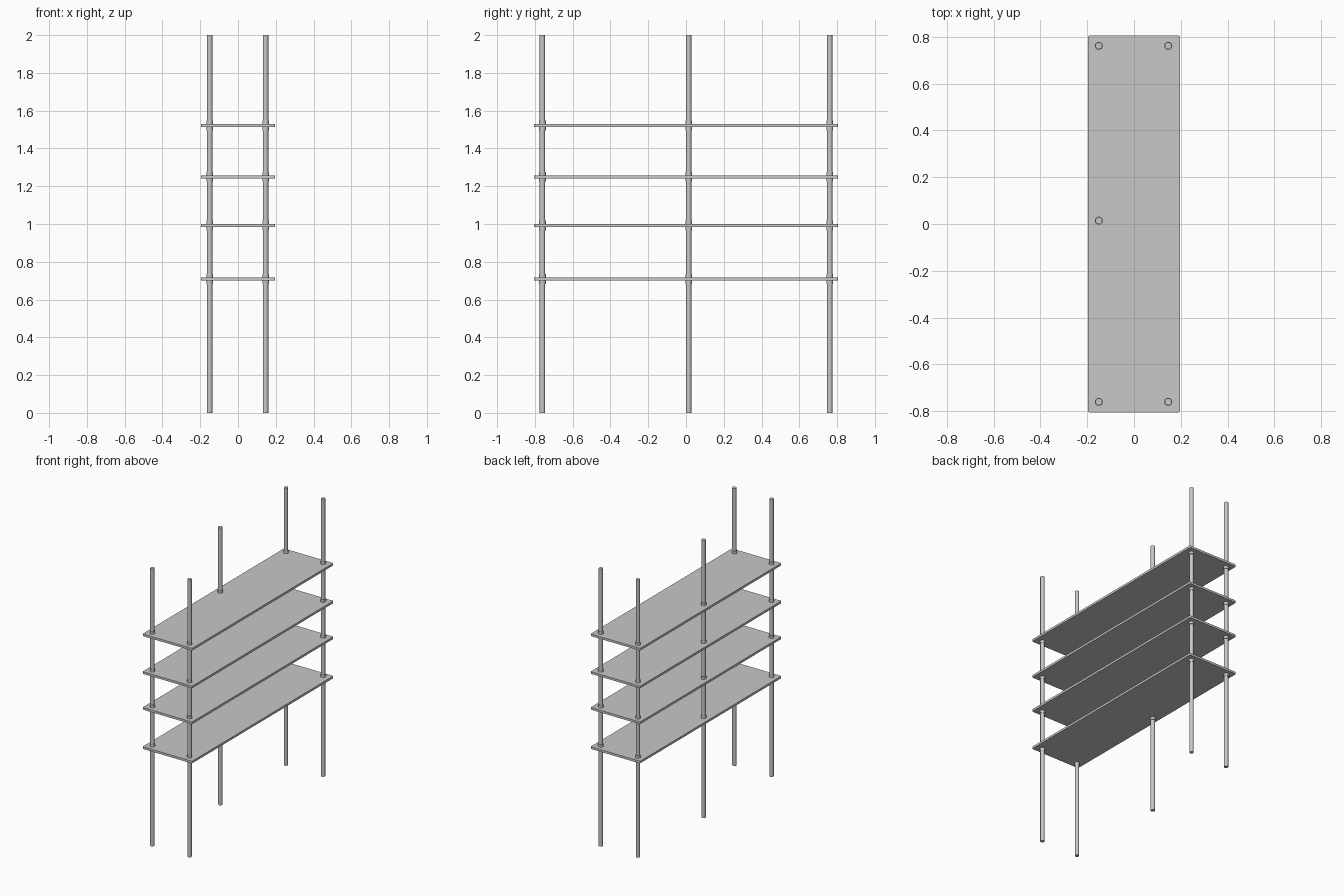
import bpy
import bmesh
from mathutils import Matrix, Vector

cube = bpy.data.objects.get("Cube")
if cube:
    bpy.data.objects.remove(cube, do_unlink=True)

# Single grey finish
grey = bpy.data.materials.new("light_grey")
grey.use_nodes = True
colour = (0.58, 0.58, 0.58, 1)
grey.diffuse_color = colour
grey.node_tree.nodes["Principled BSDF"].inputs["Base Color"].default_value = colour

SHELF_SIZE = Vector((0.394, 1.61, 0.016))
SHELF_HEIGHTS = (0.709, 0.992, 1.25, 1.522)
POLES = {
    "front_right": (-0.15, -0.76),
    "front_left": (0.146, -0.76),
    "middle_right": (-0.15, 0.014),
    "back_right": (-0.15, 0.761),
    "back_left": (0.146, 0.761),
}


def finish(name, bm, location, smooth=False):
    mesh = bpy.data.meshes.new(name)
    bm.to_mesh(mesh)
    bm.free()
    mesh.materials.append(grey)
    for poly in mesh.polygons:
        # Round walls are smooth, flat caps are not
        poly.use_smooth = smooth and abs(poly.normal.z) < 0.9
    if smooth:
        for edge in mesh.edges:
            ends = [mesh.vertices[i].co.z for i in edge.vertices]
            edge.use_edge_sharp = abs(ends[0] - ends[1]) < 0.001
    obj = bpy.data.objects.new(name, mesh)
    obj.location = location
    bpy.context.collection.objects.link(obj)
    return obj


def tube(name, radius, height, location):
    bm = bmesh.new()
    bmesh.ops.create_cone(bm, cap_ends=True, segments=24,
                          radius1=radius, radius2=radius, depth=height)
    return finish(name, bm, location, smooth=True)


def shelf(name, z):
    bm = bmesh.new()
    bmesh.ops.create_cube(bm, size=1, matrix=Matrix.Diagonal((*SHELF_SIZE, 1)))
    # Slightly rounded corners
    corners = [e for e in bm.edges
               if abs(e.verts[0].co.z - e.verts[1].co.z) > 0.001]
    bmesh.ops.bevel(bm, geom=corners, offset=0.007, segments=3,
                    profile=0.5, affect='EDGES')
    return finish(name, bm, (0, 0, z))


# Shelf boards
for i, z in enumerate(SHELF_HEIGHTS, 1):
    shelf(f"shelf_{i}", z)

# Full-height poles with a collar at every shelf
for place, (x, y) in POLES.items():
    tube(f"{place}_pole", 0.0145, 2, (x, y, 1))
    for i, z in enumerate(SHELF_HEIGHTS, 1):
        tube(f"{place}_collar_{i}", 0.0175, 0.052, (x, y, z))
